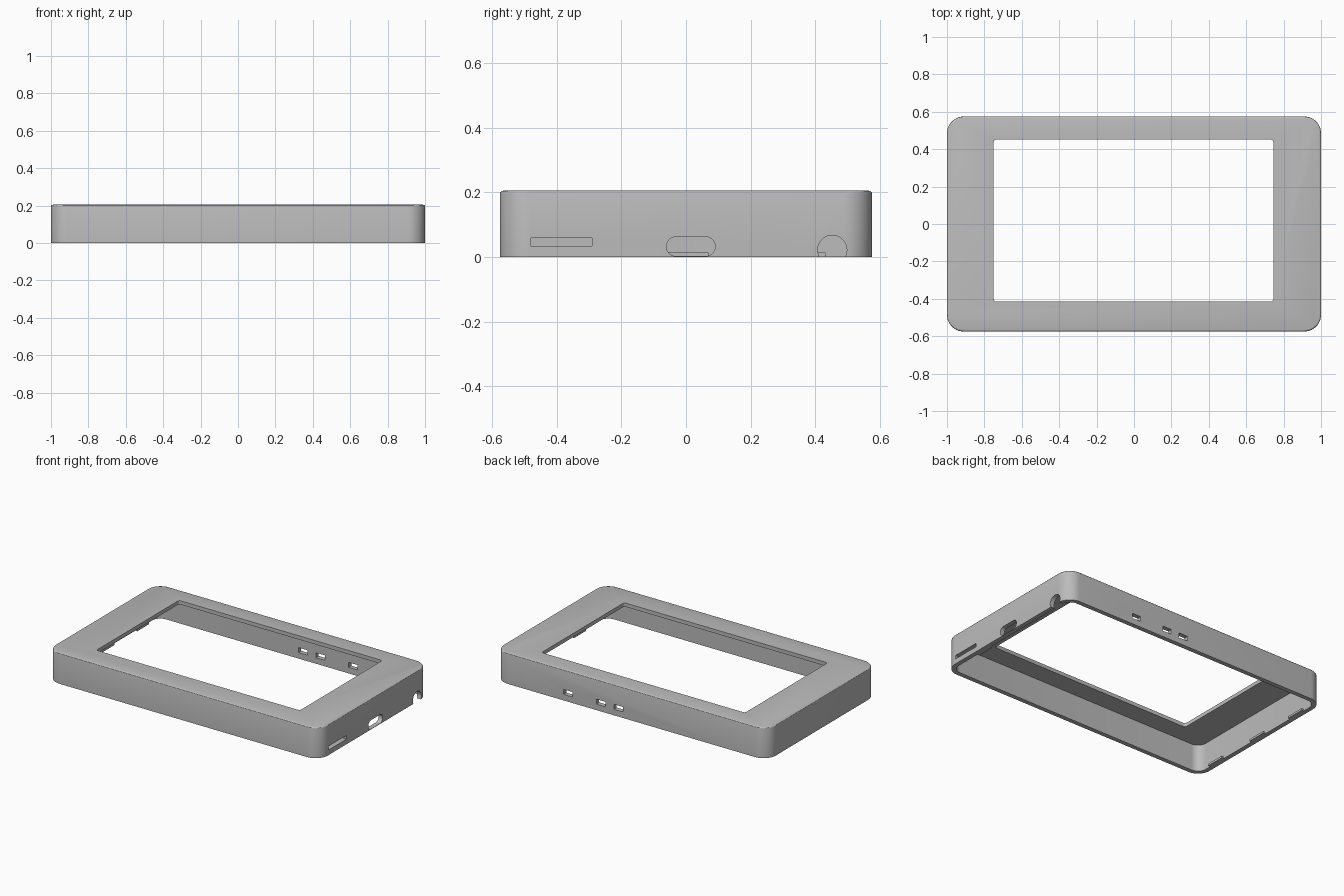
import bpy
import bmesh
from math import cos, sin, pi
from mathutils import Matrix, Vector

cube = bpy.data.objects.get("Cube")
if cube:
    bpy.data.objects.remove(cube, do_unlink=True)

LENGTH, DEPTH, HEIGHT = 2.0, 1.15, 0.205
WALL, ROOF = 0.03, 0.025

grey = bpy.data.materials.new("grey_plastic")
grey.use_nodes = True
colour = (0.5, 0.5, 0.5, 1)
grey.diffuse_color = colour
grey.node_tree.nodes["Principled BSDF"].inputs["Base Color"].default_value = colour


def rounded_rect(u0, u1, v0, v1, r, steps=10):
    """Counter-clockwise outline with rounded corners."""
    centres = [(u1 - r, v1 - r), (u0 + r, v1 - r), (u0 + r, v0 + r), (u1 - r, v0 + r)]
    points = []
    for quarter, (cu, cv) in enumerate(centres):
        for i in range(steps + 1):
            a = (quarter + i / steps) * pi / 2
            points.append((cu + r * cos(a), cv + r * sin(a)))
    return points


def prism(name, outline, w0, w1, axis="z", bevel=0.0):
    """Extrude an outline along an axis, optionally rounding the far rim."""
    place = {"x": lambda u, v, w: (w, u, v),
             "y": lambda u, v, w: (u, w, v),
             "z": lambda u, v, w: (u, v, w)}[axis]
    bm = bmesh.new()
    base = bm.faces.new([bm.verts.new(place(u, v, w0)) for u, v in outline])
    top = bmesh.ops.extrude_face_region(bm, geom=[base])["geom"]
    shift = Vector(place(0, 0, w1 - w0))
    bmesh.ops.translate(bm, vec=shift,
                        verts=[g for g in top if isinstance(g, bmesh.types.BMVert)])
    if bevel:
        cap = next(g for g in top if isinstance(g, bmesh.types.BMFace))
        bmesh.ops.bevel(bm, geom=list(cap.edges), offset=bevel, segments=3,
                        profile=0.5, affect="EDGES")
    bmesh.ops.recalc_face_normals(bm, faces=bm.faces)
    mesh = bpy.data.meshes.new(name)
    bm.to_mesh(mesh)
    bm.free()
    mesh.materials.append(grey)
    obj = bpy.data.objects.new(name, mesh)
    bpy.context.collection.objects.link(obj)
    return obj


def activate(obj):
    bpy.ops.object.select_all(action="DESELECT")
    obj.select_set(True)
    bpy.context.view_layer.objects.active = obj


def cut(target, cutter):
    """Subtract the cutter and discard it."""
    cutter.hide_render = True
    mod = target.modifiers.new("cut", "BOOLEAN")
    mod.operation, mod.solver, mod.object = "DIFFERENCE", "EXACT", cutter
    activate(target)
    bpy.ops.object.modifier_apply(modifier=mod.name)
    bpy.data.objects.remove(cutter, do_unlink=True)


# Outer shell with softened top rim
hx, hy = LENGTH / 2, DEPTH / 2
case = prism("case_shell", rounded_rect(-hx, hx, -hy, hy, 0.09), 0, HEIGHT, bevel=0.01)

# Hollow interior and screen opening
ix, iy = hx - WALL, hy - WALL
cut(case, prism("cavity", rounded_rect(-ix, ix, -iy, iy, 0.06), -0.1, HEIGHT - ROOF))
cut(case, prism("screen_opening", rounded_rect(-0.75, 0.745, -0.415, 0.452, 0.015, 4),
                0.1, 0.3))

# Ports in the left end: card slot, rounded socket, round socket
cut(case, prism("card_slot", rounded_rect(-0.48, -0.29, 0.034, 0.058, 0.001, 1), 0.9, 1.1, "x"))
cut(case, prism("data_port", rounded_rect(-0.06, 0.09, 0.003, 0.062, 0.028), 0.9, 1.1, "x"))
cut(case, prism("power_port", rounded_rect(0.407, 0.497, -0.023, 0.067, 0.0449), 0.9, 1.1, "x"))

# Small openings in the back wall
for x in (0.095, 0.223, 0.463):
    cut(case, prism("back_port", rounded_rect(x - 0.033, x + 0.033, 0.04, 0.073, 0.002, 1),
                    0.5, 0.6, "y"))

activate(case)
bpy.ops.object.shade_smooth_by_angle(angle=pi / 6)

# Retaining tabs along the inner lower edges of both ends
for side, centres in ((-1, (-0.38, 0.007, 0.368)), (1, (-0.25,))):
    for y in centres:
        ends = sorted((side * (ix - 0.015), side * (ix + 0.005)))
        prism("retaining_tab", rounded_rect(y - 0.063, y + 0.063, 0.0, 0.014, 0.001, 1),
              *ends, "x")
